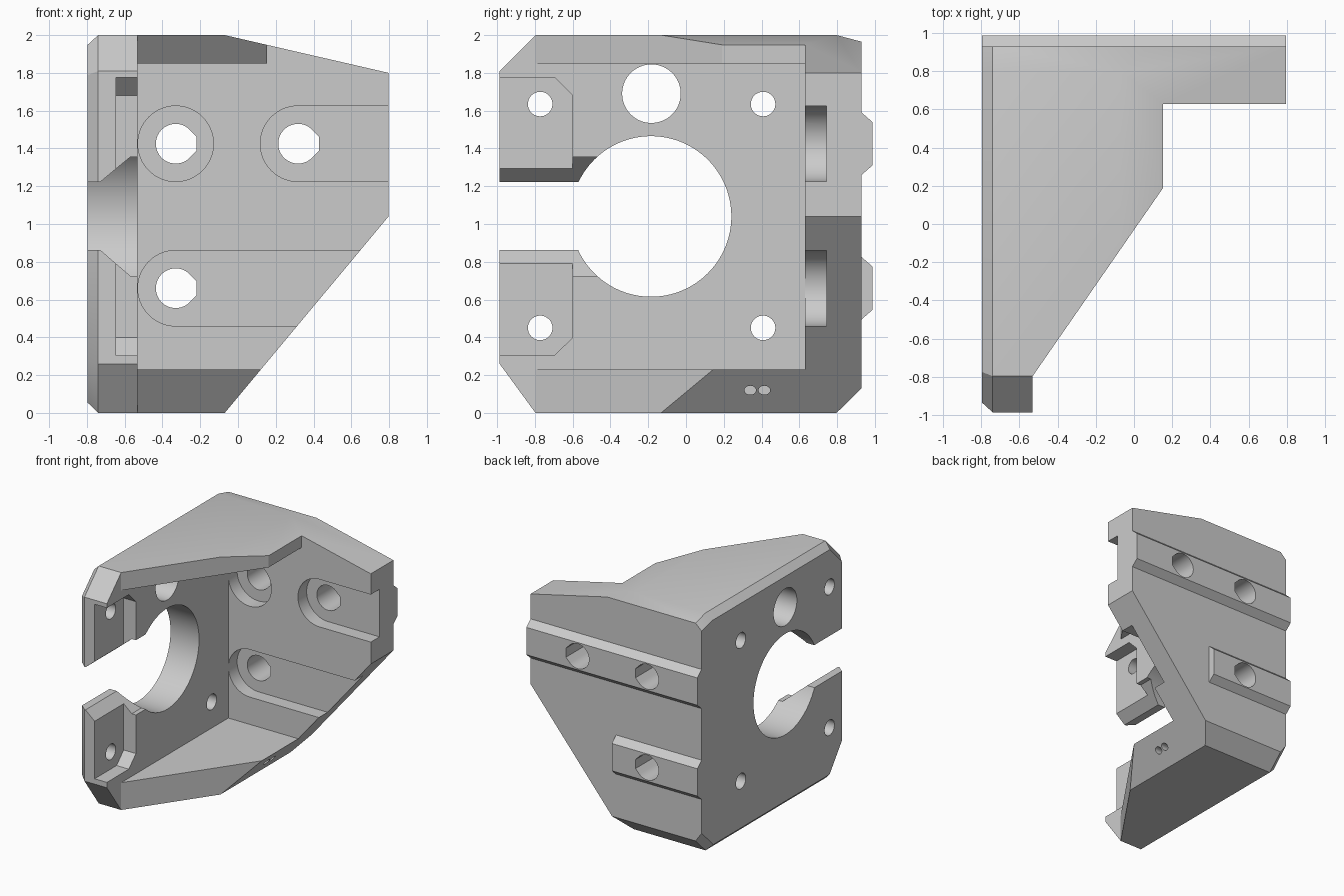
import bpy, bmesh, math

if "Cube" in bpy.data.objects:
    bpy.data.objects.remove(bpy.data.objects["Cube"])

grey = bpy.data.materials.new("plain grey")
grey.diffuse_color = (0.6, 0.6, 0.6, 1)
grey.use_nodes = True
grey.node_tree.nodes["Principled BSDF"].inputs["Base Color"].default_value = grey.diffuse_color


def make_object(name, bm):
    bmesh.ops.recalc_face_normals(bm, faces=bm.faces)
    mesh = bpy.data.meshes.new(name)
    bm.to_mesh(mesh)
    bm.free()
    mesh.materials.append(grey)
    ob = bpy.data.objects.new(name, mesh)
    bpy.context.collection.objects.link(ob)
    return ob


def loft(name, axis, sections):
    """Skin matching 2D outlines placed at positions along an axis."""
    place = {"x": lambda a, b, t: (t, a, b),
             "y": lambda a, b, t: (a, t, b),
             "z": lambda a, b, t: (a, b, t)}[axis]
    bm = bmesh.new()
    rings = [[bm.verts.new(place(a, b, t)) for a, b in pts] for t, pts in sections]
    bm.faces.new(rings[0])
    bm.faces.new(rings[-1])
    for r, s in zip(rings, rings[1:]):
        for i in range(len(r)):
            j = (i + 1) % len(r)
            bm.faces.new((r[i], r[j], s[j], s[i]))
    return make_object(name, bm)


def prism(name, axis, lo, hi, pts):
    return loft(name, axis, [(lo, pts), (hi, pts)])


def arc(cx, cy, r, start=0, end=360, n=64):
    full = end - start == 360
    steps = n if full else n - 1
    return [(cx + r * math.cos(math.radians(start + (end - start) * i / steps)),
             cy + r * math.sin(math.radians(start + (end - start) * i / steps)))
            for i in range(n)]


def combine(target, tool, operation):
    tool.hide_render = True
    mod = target.modifiers.new("cut", "BOOLEAN")
    mod.operation = operation
    mod.solver = "EXACT"
    mod.object = tool
    bpy.context.view_layer.objects.active = target
    bpy.ops.object.modifier_apply(modifier=mod.name)
    bpy.data.objects.remove(tool, do_unlink=True)


# Solid block with the side outline, chamfered on its left side
outline = [(-.987, .26), (-.797, 0), (.797, 0), (.93, .13),
           (.93, 1.965), (.797, 2), (-.797, 2), (-.987, 1.81)]
inset = [(-.935, .275), (-.773, .055), (.775, .055), (.93, .21),
         (.93, 1.912), (.79, 1.948), (-.775, 1.948), (-.935, 1.788)]
body = loft("motor_bracket", "x", [(-.797, inset), (-.74, outline), (.9, outline)])

# Locating ribs on the back
for z, end in ((1.425, .9), (.66, 0)):
    rib = [(.85, z - .165), (.93, z - .165), (.987, z - .115),
           (.987, z + .115), (.93, z + .165), (.85, z + .165)]
    combine(body, prism("rib", "x", -.797, end, rib), "UNION")

# Trim to the front outline and the top outline
front = [(-1, -.2), (-.237, -.2), (.797, 1.04), (.797, 1.8),
         (-.07, 2), (-.937, 2.2), (-1, 2.2)]
combine(body, prism("front_outline", "y", -1.2, 1.2, front), "INTERSECT")
top = [(-1, -1.1), (-.531, -1.1), (-.531, -.797), (.153, .19),
       (.153, .629), (1, .629), (1, 1.1), (-1, 1.1)]
combine(body, prism("top_outline", "z", -.3, 2.3, top), "INTERSECT")

# Inner pocket leaving side plate, back plate and two flanges
pocket = [(-.531, -1.2), (1, -1.2), (1, .629), (-.531, .629)]
combine(body, prism("pocket", "z", .23, 1.85, pocket), "DIFFERENCE")

# Recess around the front screws
recess = [(-1.2, .305), (-.695, .305), (-.6, .4), (-.6, 1.68), (-.695, 1.775), (-1.2, 1.775)]
combine(body, prism("screw_recess", "x", -.645, -.4, recess), "DIFFERENCE")

# Flared slot from the front into the round opening
slot = [(-1, .863), (-.73, .863), (-.57, .725), (-.4, .725),
        (-.4, 1.355), (-.57, 1.355), (-.73, 1.222), (-1, 1.222)]
combine(body, prism("slot", "y", -1.2, -.185, slot), "DIFFERENCE")

# Round openings in the side plate: motor, access and four screws
holes = [(-.185, 1.04, .425, 128), (-.183, 1.69, .155, 64)]
holes += [(y, z, .065, 40) for y in (-.772, .408) for z in (.45, 1.635)]
for y, z, r, n in holes:
    combine(body, prism("hole", "x", -1, -.4, arc(y, z, r, n=n)), "DIFFERENCE")

# Back plate holes with flattened teardrop side, and their head recesses
for x, z, open_side in ((-.33, 1.425, False), (.318, 1.425, True), (-.33, .66, True)):
    if open_side:
        head = arc(x, z, .2, 90, 270, 40) + [(1, z - .2), (1, z + .2)]
    else:
        head = arc(x, z, .2)
    combine(body, prism("head_recess", "y", .6, .745, head), "DIFFERENCE")
    drop = arc(x, z, .105, 45, 315, 48) + [(x + .11, z - .038), (x + .11, z + .038)]
    combine(body, prism("bolt_hole", "y", .5, 1.2, drop), "DIFFERENCE")

# Two pin holes in the sloped underside
for y in (.34, .415):
    pin = [(a, .12 + b * .77) for a, b in arc(y, 0, .031, n=24)]
    combine(body, prism("pin_hole", "x", -.1, .2, pin), "DIFFERENCE")

bpy.ops.object.select_all(action="DESELECT")
body.select_set(True)
bpy.context.view_layer.objects.active = body
bpy.ops.object.shade_smooth_by_angle(angle=math.radians(30))
